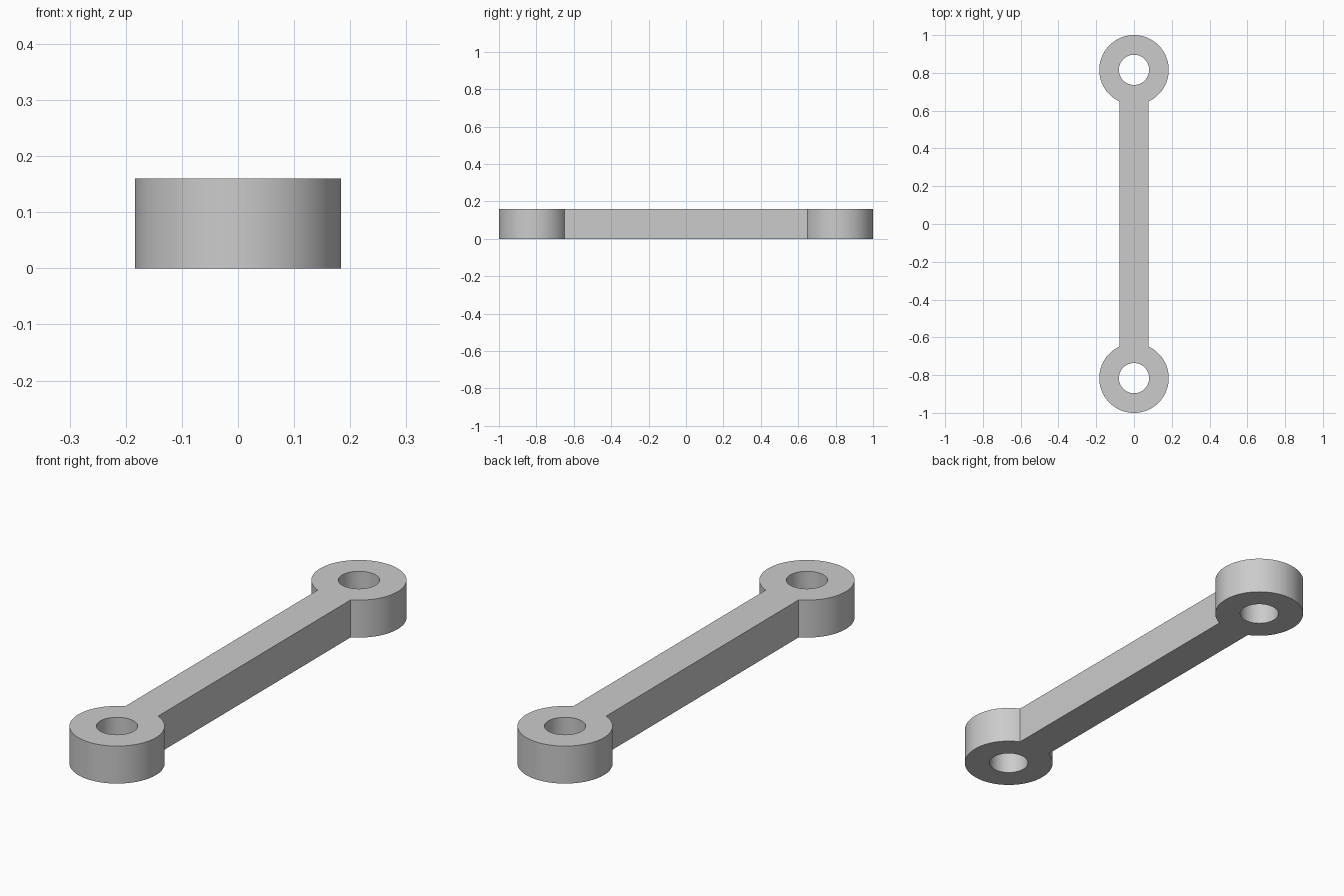
import bpy, bmesh
from math import sin, cos, asin, pi

cube = bpy.data.objects.get("Cube")
if cube:
    bpy.data.objects.remove(cube, do_unlink=True)

HEIGHT = 0.16
EYE_R, HOLE_R, BAR_HALF = 0.184, 0.08, 0.078
EYE_Y = 1 - EYE_R
ARC_STEPS, MOUTH_STEPS = 70, 20

steel = bpy.data.materials.new("grey_metal")
steel.use_nodes = True
grey = (0.6, 0.6, 0.6, 1)
steel.diffuse_color = grey
steel.node_tree.nodes["Principled BSDF"].inputs["Base Color"].default_value = grey

bm = bmesh.new()

# Angles round an eye, measured from the direction of the bar:
# first across the mouth where the bar joins, then round the free rim
a = asin(BAR_HALF / EYE_R)
angles = [-a + 2 * a * i / MOUTH_STEPS for i in range(MOUTH_STEPS)]
angles += [a + (2 * pi - 2 * a) * i / ARC_STEPS for i in range(ARC_STEPS)]


def eye(side):
    """Flat ring at one end; returns the rim points where the bar joins."""
    def ring(r):
        return [bm.verts.new((side * r * sin(t), side * (EYE_Y - r * cos(t)), 0))
                for t in angles]
    rim, hole = ring(EYE_R), ring(HOLE_R)
    for i in range(len(angles)):
        j = (i + 1) % len(angles)
        bm.faces.new((rim[i], rim[j], hole[j], hole[i]))
    return rim[:MOUTH_STEPS + 1]


# Both eyes, and the bar face between their mouths
back_mouth, front_mouth = eye(1), eye(-1)
bm.faces.new(back_mouth + front_mouth)

# Raise the flat outline into a solid
raised = bmesh.ops.extrude_face_region(bm, geom=bm.faces[:], use_keep_orig=True)
top = [v for v in raised["geom"] if isinstance(v, bmesh.types.BMVert)]
bmesh.ops.translate(bm, verts=top, vec=(0, 0, HEIGHT))
bmesh.ops.recalc_face_normals(bm, faces=bm.faces[:])

mesh = bpy.data.meshes.new("connecting_link")
bm.to_mesh(mesh)
bm.free()
mesh.materials.append(steel)
link = bpy.data.objects.new("connecting_link", mesh)
bpy.context.collection.objects.link(link)

# Smooth round walls with crisp rims
bpy.ops.object.select_all(action='DESELECT')
link.select_set(True)
bpy.context.view_layer.objects.active = link
bpy.ops.object.shade_smooth_by_angle(angle=pi / 6)
